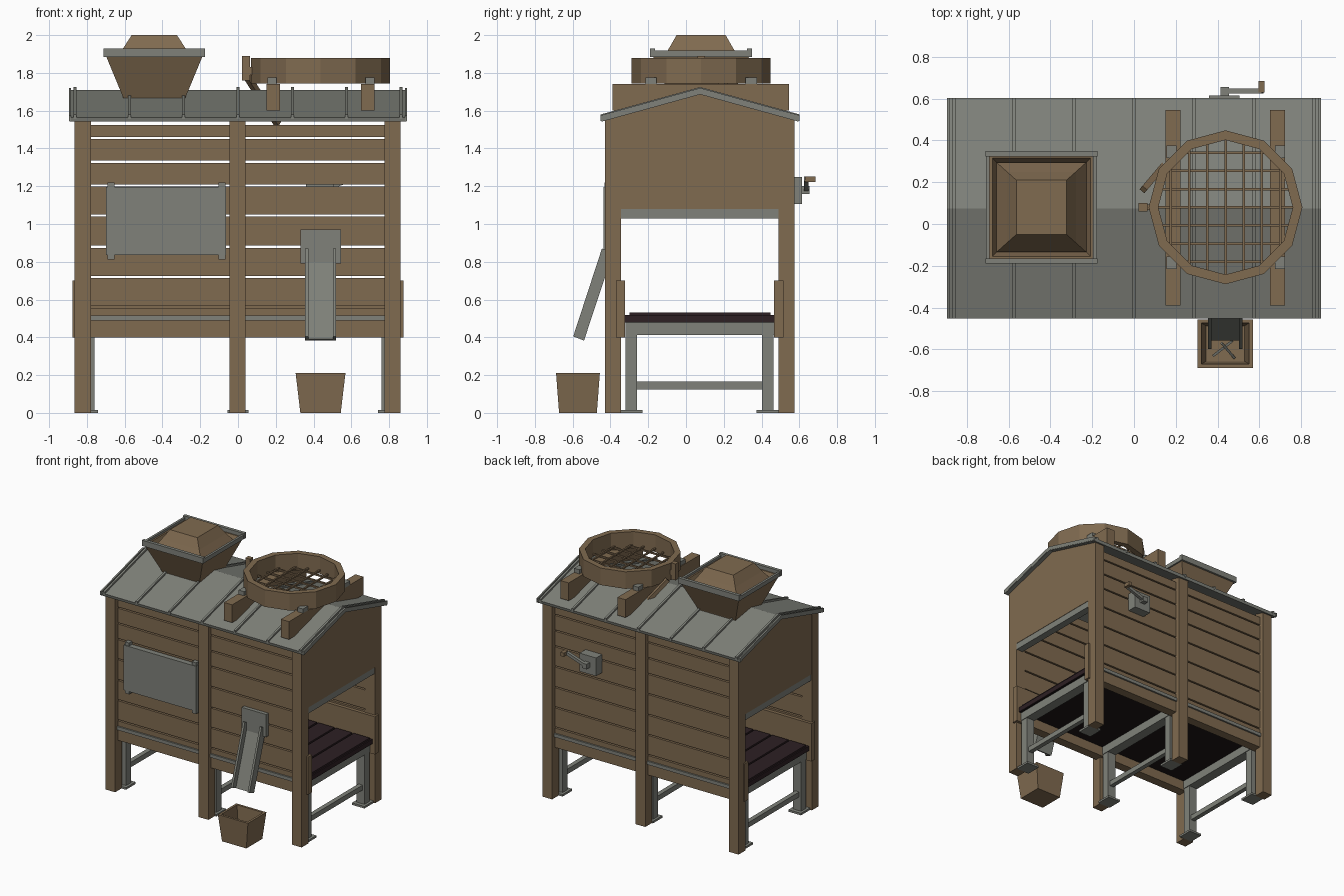
import bpy, bmesh, math
from mathutils import Vector


def material(name, rgb):
    m = bpy.data.materials.new(name)
    m.diffuse_color = (*rgb, 1)
    return m


WOOD = material("weathered wood", (0.215, 0.145, 0.080))
METAL = material("dull metal", (0.215, 0.222, 0.195))
SLAT = material("dark slat", (0.026, 0.014, 0.017))
BELT = material("black belt", (0.012, 0.008, 0.008))


def finish(name, bm, mat):
    bmesh.ops.recalc_face_normals(bm, faces=bm.faces)
    me = bpy.data.meshes.new(name)
    bm.to_mesh(me)
    bm.free()
    me.materials.append(mat)
    ob = bpy.data.objects.new(name, me)
    bpy.context.collection.objects.link(ob)
    return ob


def box(name, x0, x1, y0, y1, z0, z1, mat):
    bm = bmesh.new()
    bmesh.ops.create_cube(bm, size=1)
    for v in bm.verts:
        v.co = ((x0 + x1) / 2 + v.co.x * (x1 - x0),
                (y0 + y1) / 2 + v.co.y * (y1 - y0),
                (z0 + z1) / 2 + v.co.z * (z1 - z0))
    return finish(name, bm, mat)


def extrude_yz(name, pts, x0, x1, mat):
    """Extrude a y-z outline along x."""
    bm = bmesh.new()
    f = bm.faces.new([bm.verts.new((x0, y, z)) for y, z in pts])
    r = bmesh.ops.extrude_face_region(bm, geom=[f])
    for g in r["geom"]:
        if isinstance(g, bmesh.types.BMVert):
            g.co.x = x1
    return finish(name, bm, mat)


def stick(name, a, b, w, mat):
    """Square bar between two points."""
    a, b = Vector(a), Vector(b)
    ob = box(name, -w / 2, w / 2, -w / 2, w / 2, 0, (b - a).length, mat)
    ob.location = a
    ob.rotation_mode = 'QUATERNION'
    ob.rotation_quaternion = (b - a).to_track_quat('Z', 'Y')
    return ob


def stacked_rings(name, cx, cy, rings, mat, loop=False):
    """Join rectangles (half x, half y, z) in order; cap both ends."""
    bm = bmesh.new()
    rows = [[bm.verts.new((cx + sx * hx, cy + sy * hy, z))
             for sx, sy in ((-1, -1), (1, -1), (1, 1), (-1, 1))]
            for hx, hy, z in rings]
    for a, b in zip(rows, rows[1:]):
        for i in range(4):
            j = (i + 1) % 4
            bm.faces.new((a[i], a[j], b[j], b[i]))
    bm.faces.new(rows[0])
    bm.faces.new(rows[-1])
    return finish(name, bm, mat)


# posts
for px in (-0.822, -0.002, 0.818):
    box("front_post", px - 0.043, px + 0.043, -0.43, -0.345, 0, 1.57, WOOD)
    box("back_post", px - 0.043, px + 0.043, 0.49, 0.575, 0, 1.57, WOOD)

# wall boards with narrow gaps, front and back
edges = [0.40, 0.565, 0.725, 0.885, 1.05, 1.21, 1.335, 1.46, 1.535]
for y0, y1, side in ((-0.395, -0.35, "front"), (0.495, 0.54, "back")):
    for a, b in zip(edges, edges[1:]):
        box(side + "_board", -0.80, 0.80, y0, y1, a, b - 0.011, WOOD)
for y0, y1, side in ((-0.37, -0.322, "front"), (0.467, 0.515, "back")):
    box(side + "_skirt", -0.876, 0.876, y0, y1, 0.40, 0.70, WOOD)
box("front_rail", -0.79, 0.79, -0.408, -0.38, 0.488, 0.515, METAL)
box("back_rail", -0.79, 0.79, 0.525, 0.553, 0.488, 0.515, METAL)

# gable ends and lintels
gable = [(-0.425, 1.08), (0.57, 1.08), (0.57, 1.555), (0.073, 1.69), (-0.425, 1.555)]
for s in (-1, 1):
    extrude_yz("gable_panel", gable, s * 0.82, s * 0.861, WOOD)
    box("gable_lintel", min(s * 0.80, s * 0.858), max(s * 0.80, s * 0.858),
        -0.35, 0.495, 1.03, 1.08, METAL)

# roof sheets and standing seams
for s, side in ((-1, "front"), (1, "back")):
    e = 0.075 + s * 0.527
    extrude_yz(side + "_roof", [(0.075, 1.71), (e, 1.565), (e - s * 0.006, 1.542), (0.075, 1.686)],
               -0.893, 0.893, METAL)
    for i in range(-3, 4):
        x = i * 0.2875
        extrude_yz(side + "_roof_seam", [(0.075, 1.725), (e, 1.58), (e, 1.555), (0.075, 1.70)],
                   x - 0.008, x + 0.008, METAL)
    extrude_yz(side + "_roof_edge", [(0.075, 1.72), (e, 1.575), (e, 1.545), (0.075, 1.69)],
               -0.895, -0.883, METAL)
    extrude_yz(side + "_roof_edge", [(0.075, 1.72), (e, 1.575), (e, 1.545), (0.075, 1.69)],
               0.883, 0.895, METAL)

# hopper, its rim and the heap inside
HX, HY = -0.443, 0.08
stacked_rings("hopper", HX, HY, [(0.15, 0.15, 1.60), (0.165, 0.165, 1.67), (0.26, 0.26, 1.90),
                                 (0.235, 0.235, 1.90), (0.15, 0.15, 1.69)], WOOD)
for s in (-1, 1):
    box("hopper_rim_long", HX - 0.268, HX + 0.268, HY + s * 0.257 - 0.013, HY + s * 0.257 + 0.013,
        1.885, 1.93, METAL)
    box("hopper_rim_side", HX + s * 0.257 - 0.009, HX + s * 0.257 + 0.009, HY - 0.25, HY + 0.25,
        1.885, 1.918, METAL)
stacked_rings("heap", HX, HY, [(0.215, 0.215, 1.86), (0.165, 0.17, 1.93), (0.12, 0.13, 2.0)], WOOD)

# skids carrying the sieve
for x0 in (0.15, 0.65):
    box("sieve_skid", x0, x0 + 0.072, -0.39, 0.545, 1.60, 1.742, WOOD)
for x in (0.18, 0.698):
    for y in (-0.185, 0.345):
        box("sieve_clamp", x - 0.024, x + 0.024, y - 0.03, y + 0.03, 1.735, 1.775, METAL)

# twelve-sided sieve ring
SX, SY, R, RI = 0.438, 0.08, 0.368, 0.322
bm = bmesh.new()
rows = []
for r, z in ((R, 1.745), (R, 1.88), (RI, 1.88), (RI, 1.745)):
    rows.append([bm.verts.new((SX + r * math.cos(k * math.pi / 6),
                               SY + r * math.sin(k * math.pi / 6), z)) for k in range(12)])
for a in range(4):
    b = (a + 1) % 4
    for k in range(12):
        n = (k + 1) % 12
        bm.faces.new((rows[a][k], rows[a][n], rows[b][n], rows[b][k]))
finish("sieve_ring", bm, WOOD)

# sieve mesh
for i in range(-3, 4):
    d = i * 0.087
    h = math.sqrt(0.325 ** 2 - d ** 2)
    box("sieve_wire_y", SX + d - 0.006, SX + d + 0.006, SY - h, SY + h, 1.766, 1.778, WOOD)
    box("sieve_wire_x", SX - h, SX + h, SY + d - 0.006, SY + d + 0.006, 1.758, 1.77, WOOD)

# sieve handle and push rod
box("sieve_handle", 0.022, 0.064, 0.06, 0.10, 1.76, 1.89, WOOD)
box("sieve_handle_stub", 0.055, 0.09, 0.066, 0.094, 1.79, 1.83, WOOD)
stick("push_rod", (0.045, 0.165, 1.785), (0.21, 0.36, 1.53), 0.03, WOOD)

# front hatch and its hinge lugs
box("hatch", -0.70, -0.063, -0.438, -0.39, 0.837, 1.195, METAL)
for x in (-0.673, -0.085):
    box("hatch_lug", x - 0.018, x + 0.018, -0.432, -0.39, 0.812, 1.22, METAL)

# chute
box("chute_plate", 0.33, 0.545, -0.425, -0.385, 0.79, 0.97, METAL)
outer = [(-0.445, 0.87), (-0.597, 0.405), (-0.54, 0.383), (-0.385, 0.85)]
floor = [(-0.405, 0.86), (-0.558, 0.39), (-0.54, 0.383), (-0.385, 0.85)]
extrude_yz("chute_floor", floor, 0.358, 0.516, METAL)
extrude_yz("chute_side", outer, 0.355, 0.372, METAL)
extrude_yz("chute_side", outer, 0.502, 0.519, METAL)

# bucket with a few bits inside
stacked_rings("bucket", 0.437, -0.572, [(0.107, 0.10, 0), (0.132, 0.116, 0.212),
                                        (0.114, 0.098, 0.212), (0.092, 0.085, 0.02)], WOOD)
stick("bucket_scrap", (0.38, -0.63, 0.03), (0.47, -0.56, 0.10), 0.012, METAL)
stick("bucket_scrap", (0.48, -0.64, 0.03), (0.42, -0.57, 0.10), 0.012, METAL)

# rear crank
box("crank_plate", 0.36, 0.505, 0.53, 0.615, 1.105, 1.25, METAL)
stick("crank_shaft", (0.435, 0.60, 1.18), (0.435, 0.655, 1.18), 0.04, METAL)
stick("crank_arm", (0.425, 0.637, 1.176), (0.615, 0.637, 1.24), 0.024, METAL)
box("crank_grip", 0.595, 0.625, 0.63, 0.685, 1.222, 1.252, WOOD)

# slatted belt floor
box("belt", -0.85, 0.85, -0.325, 0.47, 0.478, 0.515, BELT)
box("belt_edge", -0.855, -0.82, -0.322, 0.467, 0.48, 0.517, SLAT)
box("belt_edge", 0.82, 0.855, -0.322, 0.467, 0.48, 0.517, SLAT)
for i in range(11):
    x = -0.775 + i * 0.155
    box("floor_slat", x - 0.07, x + 0.07, -0.30, 0.448, 0.51, 0.532, SLAT)

# metal trestle frames under the floor
for x in (-0.795, 0, 0.795):
    box("trestle_beam", x - 0.04, x + 0.04, -0.32, 0.467, 0.412, 0.48, METAL)
    box("trestle_brace", x - 0.018, x + 0.018, -0.28, 0.42, 0.125, 0.165, METAL)
    for y in (-0.29, 0.433):
        box("trestle_leg", x - 0.035, x + 0.035, y - 0.03, y + 0.03, 0, 0.42, METAL)
        box("trestle_foot", x - 0.055, x + 0.055, y - 0.06, y + 0.06, 0, 0.016, METAL)
